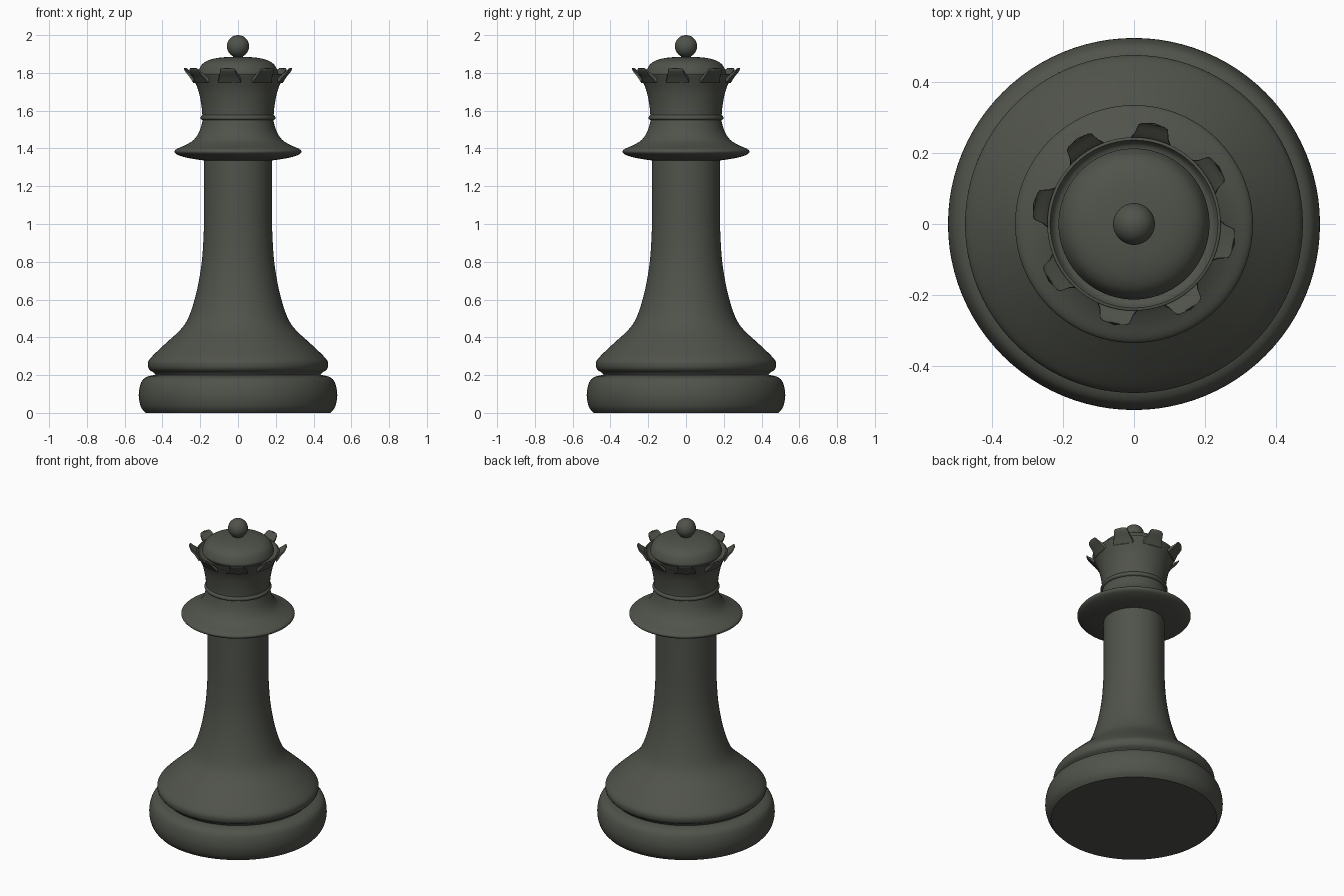
import bpy, bmesh, math
from mathutils import Vector

if "Cube" in bpy.data.objects:
    bpy.data.objects.remove(bpy.data.objects["Cube"])

mat = bpy.data.materials.new("dark olive grey")
mat.diffuse_color = (0.080, 0.086, 0.070, 1)
mat.use_nodes = True
mat.node_tree.nodes["Principled BSDF"].inputs["Base Color"].default_value = mat.diffuse_color


def finish(name, bm, angle=40):
    bmesh.ops.remove_doubles(bm, verts=bm.verts, dist=1e-5)
    bmesh.ops.recalc_face_normals(bm, faces=bm.faces)
    me = bpy.data.meshes.new(name)
    bm.to_mesh(me)
    bm.free()
    me.materials.append(mat)
    ob = bpy.data.objects.new(name, me)
    bpy.context.collection.objects.link(ob)
    bpy.ops.object.select_all(action='DESELECT')
    ob.select_set(True)
    bpy.context.view_layer.objects.active = ob
    bpy.ops.object.shade_smooth_by_angle(angle=math.radians(angle))
    return ob


def smooth_path(pts, n=4):
    # Catmull-Rom curve through the profile points
    p = [Vector(q) for q in pts]
    p = [p[0]] + p + [p[-1]]
    out = []
    for i in range(1, len(p) - 2):
        a, b, c, d = p[i - 1:i + 3]
        for k in range(n):
            t = k / n
            out.append(0.5 * (2 * b + (c - a) * t + (2 * a - 5 * b + 4 * c - d) * t * t
                              + (3 * b - a - 3 * c + d) * t ** 3))
    return out + [p[-1]]


def lathe(name, curves, steps=96):
    # each curve is smoothed on its own, so joints between curves stay crisp
    bm = bmesh.new()
    for pts in curves:
        path = smooth_path(pts)
        vs = [bm.verts.new((max(r, 0), 0, z)) for r, z in path]
        es = [bm.edges.new(e) for e in zip(vs, vs[1:])]
        bmesh.ops.spin(bm, geom=vs + es, cent=(0, 0, 0), axis=(0, 0, 1),
                       angle=2 * math.pi, steps=steps, use_merge=True)
    bmesh.ops.remove_doubles(bm, verts=bm.verts, dist=1e-5)
    bmesh.ops.dissolve_degenerate(bm, edges=bm.edges, dist=1e-5)
    return finish(name, bm)


# Foot: flat underside, rounded rim
lathe("foot", [
    [(0, 0), (0.49, 0)],
    [(0.49, 0), (0.513, 0.03), (0.525, 0.08), (0.522, 0.13), (0.507, 0.172),
     (0.48, 0.192), (0.445, 0.20)],
    [(0.445, 0.20), (0, 0.20)]])

# Flared skirt and column
lathe("column", [
    [(0.435, 0.198), (0.445, 0.212), (0.468, 0.228), (0.477, 0.25), (0.472, 0.278), (0.437, 0.317),
     (0.375, 0.375), (0.315, 0.43), (0.275, 0.48), (0.245, 0.55), (0.215, 0.66),
     (0.193, 0.79), (0.183, 0.92), (0.18, 1.05), (0.18, 1.36)]])

# Collar disc with neck
lathe("collar", [
    [(0.17, 1.335), (0.22, 1.342), (0.28, 1.353), (0.323, 1.368), (0.336, 1.383),
     (0.323, 1.398), (0.28, 1.417), (0.235, 1.445), (0.207, 1.485), (0.193, 1.525), (0.187, 1.55)]])

# Crown cup with a thin bead at its foot and a shallow hollow on top
lathe("crown", [
    [(0.187, 1.55), (0.197, 1.556), (0.197, 1.568), (0.189, 1.578)],
    [(0.189, 1.578), (0.194, 1.63), (0.208, 1.70), (0.227, 1.75), (0.243, 1.785)],
    [(0.243, 1.785), (0.245, 1.793), (0.237, 1.795)],
    [(0.237, 1.795), (0.222, 1.775), (0.19, 1.77)]])

# Domed cap
lathe("cap", [
    [(0.19, 1.77), (0.212, 1.79), (0.209, 1.812), (0.193, 1.842), (0.165, 1.863),
     (0.12, 1.877), (0.06, 1.884), (0, 1.886)]])

# Ball finial
bm = bmesh.new()
bmesh.ops.create_uvsphere(bm, u_segments=48, v_segments=24, radius=0.059)
bmesh.ops.translate(bm, verts=bm.verts, vec=(0, 0, 1.941))
finish("finial_ball", bm)

# Eight crown points: curved tabs with rounded outer corners
bm = bmesh.new()
# radius, height, half width, thickness
rows = [(0.230, 1.768, 0.062, 0.026), (0.245, 1.785, 0.055, 0.022), (0.258, 1.797, 0.048, 0.017),
        (0.272, 1.807, 0.045, 0.013), (0.284, 1.818, 0.042, 0.009), (0.290, 1.825, 0.033, 0.004)]
for k in range(8):
    a = math.radians(78.7 + 45 * k)
    out, side = Vector((math.cos(a), math.sin(a), 0)), Vector((-math.sin(a), math.cos(a), 0))
    up = Vector((0, 0, 1))
    rings = []
    for r, z, w, t in rows:
        ring = []
        for s, dz in [(-1, 0), (0, 0), (1, 0), (1, -1), (0, -1), (-1, -1)]:
            rr = r - (0.006 if s else 0)
            ring.append(bm.verts.new(out * (rr - dz * t * 0.2) + side * s * w + up * (z + dz * t * 0.8)))
        rings.append(ring)
    for p, q in zip(rings, rings[1:]):
        for i in range(6):
            j = (i + 1) % 6
            bm.faces.new((p[i], p[j], q[j], q[i]))
    bm.faces.new(rings[0])
    bm.faces.new(rings[-1])
finish("crown_points", bm)
